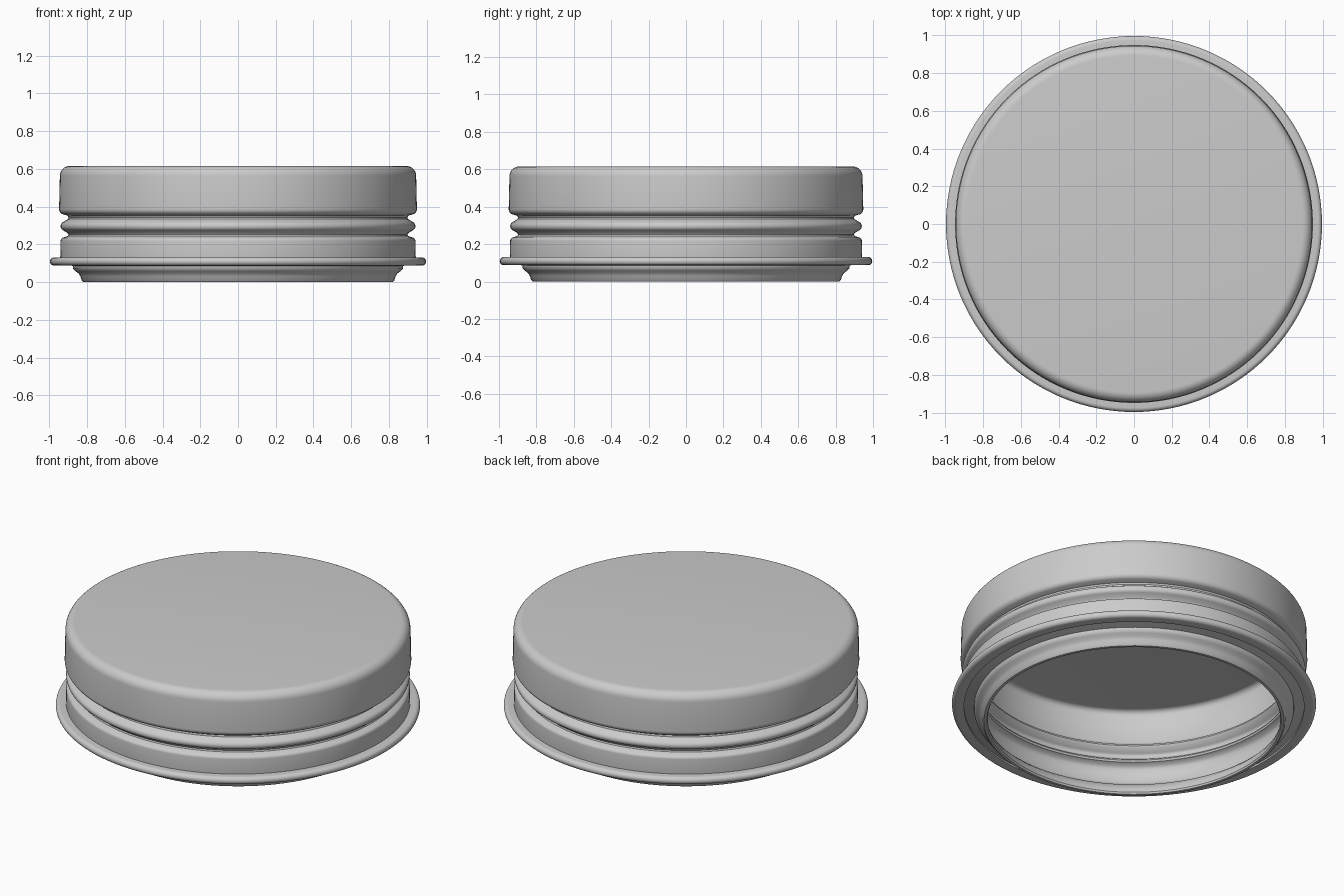
import bpy
import bmesh
import math

cube = bpy.data.objects.get("Cube")
if cube:
    bpy.data.objects.remove(cube, do_unlink=True)

SEGMENTS = 128

grey = bpy.data.materials.new("satin_grey")
grey.use_nodes = True
colour = (0.6, 0.6, 0.6, 1.0)
grey.diffuse_color = colour
grey.node_tree.nodes["Principled BSDF"].inputs["Base Color"].default_value = colour


def arc(r, z, radius, start, end, steps=6):
    """Points of a circular arc in the (radius, height) plane, in degrees."""
    angles = [math.radians(start + (end - start) * i / steps) for i in range(steps + 1)]
    return [(r + radius * math.cos(a), z + radius * math.sin(a)) for a in angles]


def lathe(name, profile, closed=False):
    """Revolve a (radius, height) profile about z; radius 0 marks a pole."""
    bm = bmesh.new()
    rings = []
    for r, z in profile:
        count = 1 if r == 0 else SEGMENTS
        rings.append([bm.verts.new((r * math.cos(math.tau * i / SEGMENTS),
                                    r * math.sin(math.tau * i / SEGMENTS), z))
                      for i in range(count)])
    pairs = list(zip(rings, rings[1:]))
    if closed:
        pairs.append((rings[-1], rings[0]))
    for a, b in pairs:
        for i in range(SEGMENTS):
            j = (i + 1) % SEGMENTS
            if len(a) == 1:
                bm.faces.new((a[0], b[i], b[j]))
            elif len(b) == 1:
                bm.faces.new((a[i], b[0], a[j]))
            else:
                bm.faces.new((a[i], b[i], b[j], a[j]))
    bmesh.ops.recalc_face_normals(bm, faces=bm.faces)
    mesh = bpy.data.meshes.new(name)
    bm.to_mesh(mesh)
    bm.free()
    mesh.materials.append(grey)
    obj = bpy.data.objects.new(name, mesh)
    bpy.context.collection.objects.link(obj)
    bpy.ops.object.select_all(action='DESELECT')
    obj.select_set(True)
    bpy.context.view_layer.objects.active = obj
    bpy.ops.object.shade_smooth_by_angle(angle=math.radians(40))
    return obj


# Outer skin: flat top, rounded shoulder, two grooves, skirt and stepped foot
outer = [(0, 0.615)]
outer += arc(0.892, 0.563, 0.052, 90, 0, 8)
outer += arc(0.918, 0.387, 0.030, 0, -65)
outer += [(0.903, 0.352), (0.898, 0.343), (0.900, 0.334)]
outer += arc(0.915, 0.296, 0.025, 60, -60, 8)
outer += [(0.903, 0.260), (0.898, 0.252), (0.901, 0.244)]
outer += arc(0.920, 0.217, 0.020, 60, 0)
outer += [(0.942, 0.125), (0.938, 0.100), (0.875, 0.085)]
outer += [(0.873, 0.070), (0.862, 0.058), (0.845, 0.046),
          (0.835, 0.030), (0.828, 0.008), (0.820, 0.0)]

# Inner skin follows the pressed ridges at sheet thickness
inner = [(0.805, 0.0), (0.800, 0.010), (0.806, 0.035), (0.822, 0.062),
         (0.845, 0.085), (0.890, 0.110), (0.910, 0.135), (0.910, 0.215),
         (0.900, 0.232), (0.874, 0.242), (0.869, 0.252), (0.874, 0.262)]
inner += arc(0.890, 0.296, 0.020, -60, 60)
inner += [(0.874, 0.332), (0.869, 0.343), (0.874, 0.355), (0.900, 0.368),
          (0.916, 0.390)]
inner += arc(0.884, 0.555, 0.032, 0, 90)
inner += [(0, 0.587)]
lathe("lid_shell", outer + inner)

# Rolled bead around the base of the skirt
bead = [(0.930, 0.088), (0.930, 0.130)]
bead += arc(0.974, 0.109, 0.022, 90, -90, 10)
lathe("rolled_bead", bead, closed=True)
